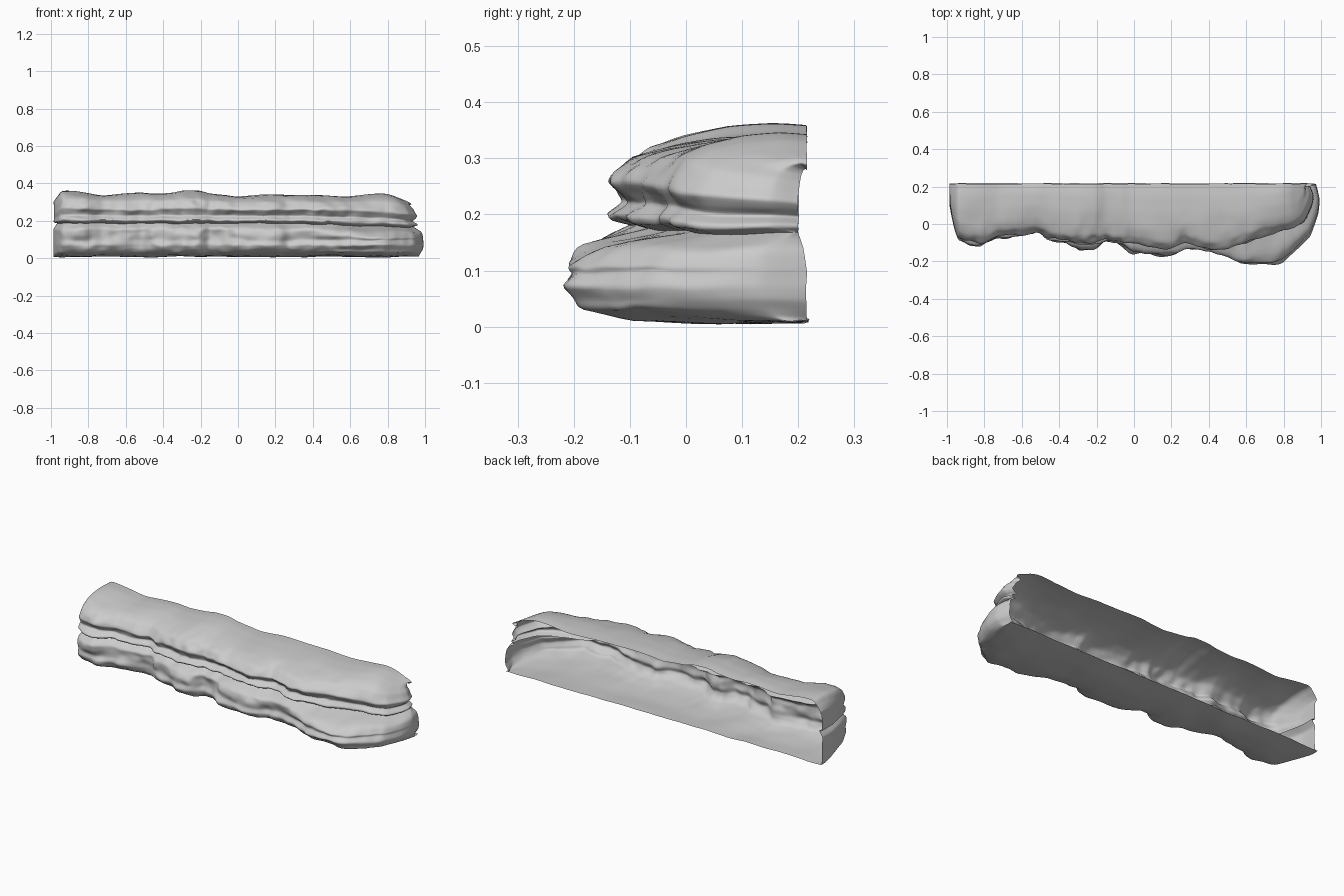
import bpy
from mathutils import Vector, noise

if "Cube" in bpy.data.objects:
    bpy.data.objects.remove(bpy.data.objects["Cube"])

# Plan stations from left end to right end:
# x, lower front y, upper front y, top height
STATIONS = [
    (-.985, .2, .2, .29), (-.985, .1, .1, .30), (-.965, 0, 0, .33), (-.935, -.08, -.08, .36),
    (-.82, -.11, -.11, .35), (-.72, -.07, -.07, .34), (-.6, -.06, -.06, .345),
    (-.52, -.045, -.04, .35), (-.45, -.09, -.08, .345), (-.35, -.11, -.09, .35),
    (-.29, -.135, -.10, .36), (-.21, -.14, -.10, .36), (-.15, -.09, -.09, .345),
    (-.06, -.12, -.10, .34), (0, -.155, -.11, .335), (.2, -.17, -.13, .34),
    (.28, -.13, -.10, .34), (.4, -.15, -.14, .34), (.5, -.18, -.13, .335),
    (.6, -.22, -.10, .335), (.77, -.22, -.04, .345), (.86, -.15, -.02, .335),
    (.94, -.07, .02, .315), (.985, .05, .10, .30), (.995, .13, .15, .29), (.975, .215, .2, .28)]

# Profile rows: depth (0 = open back edge, 1 = front), height, inset at the right tip
LOWER = [(0, .012, .03), (.35, .008, .03), (.7, .016, .025), (.9, .03, .015),
         (.97, .048, .004), (1, .07, 0), (.975, .095, .003)]
# Upper rows: depth, share of the height between groove and top, inset at the right tip
UPPER = [(.98, .06, 0), (1, .13, 0), (.92, .25, .025), (.95, .35, .01), (1, .47, 0), (.96, .6, .01),
         (.87, .76, .02), (.7, .88, .035), (.45, .97, .04), (.2, 1, .04), (0, .98, .03)]


def ramp(x, a, b):
    return min(1, max(0, (x - a) / (b - a)))


def upper_x(x):
    return x if x < .8 else .8 + (x - .8) * .8


def groove_z(x):
    return .187 - .02 * ramp(x, .3, .9)


def groove_row():
    return [Vector((upper_x(x) - .02 * ramp(abs(x), .85, .98) * (1 if x > 0 else -1),
                    min(yu + .04, .2), groove_z(x))) for x, yl, yu, t in STATIONS]


def lower_rows():
    rows = []
    for k, z, inset in LOWER:
        row = []
        for x, yl, yu, t in STATIONS:
            # the right half comes to a sharper nose
            depth = k - (1 - k) * ramp(x, .3, .6) if k > .93 else k
            row.append(Vector((x - inset * ramp(x, .8, .97), .218 + depth * (yl - .218), z)))
        rows.append(row)
    # shelf running back into the groove
    for mix, drop in ((.12, .06), (.4, .03)):
        rows.append([Vector((x + mix * (upper_x(x) - x), yl + mix * (yu - yl), groove_z(x) - drop))
                     for x, yl, yu, t in STATIONS])
    return rows + [groove_row()]


def upper_rows():
    rows = [groove_row()]
    for k, f, inset in UPPER:
        row = []
        for x, yl, yu, t in STATIONS:
            g = groove_z(x)
            row.append(Vector((upper_x(x) - inset * ramp(x, .8, .97),
                               .215 + k * (min(yu, .2) - .215), g + f * (t - g))))
        rows.append(row)
    return rows


def smooth_line(points, steps):
    out = []
    for i in range(len(points) - 1):
        a, b = points[max(i - 1, 0)], points[i]
        c, d = points[i + 1], points[min(i + 2, len(points) - 1)]
        for s in range(steps):
            u = s / steps
            curve = .5 * (2 * b + (c - a) * u + (2 * a - 5 * b + 4 * c - d) * u * u
                          + (3 * b - a - 3 * c + d) * u ** 3)
            out.append(curve.lerp(b.lerp(c, u), .4))
    return out + [points[-1].copy()]


def weather(p):
    # broad lumps and small chips, strongest on the front and ends
    front = min(1, max(.12, (.12 - p.y) / .2))
    big = noise.noise_vector(Vector((p.x * 7, p.y * 6, p.z * 12)))
    small = noise.noise_vector(Vector((p.x * 20, p.y * 12, p.z * 22 + 5)))
    q = p + Vector((.004 * big.x, .016 * front * big.y + .012 * front * small.y,
                    .006 * big.z + .004 * front * small.z))
    q.z = max(q.z, 0)
    return q


def loft(name, rows):
    lines = [smooth_line(r, 7) for r in rows]
    columns = [smooth_line(list(c), 4) for c in zip(*lines)]
    n = len(columns[0])
    verts = [weather(p) for col in columns for p in col]
    faces = [(i * n + j, (i + 1) * n + j, (i + 1) * n + j + 1, i * n + j + 1)
             for i in range(len(columns) - 1) for j in range(n - 1)]
    mesh = bpy.data.meshes.new(name)
    mesh.from_pydata(verts, [], faces)
    obj = bpy.data.objects.new(name, mesh)
    bpy.context.collection.objects.link(obj)
    mesh.shade_smooth()
    return obj


# Open-backed shell: lower ledge and upper ledge meeting in the groove
loft("lower_ledge", lower_rows())
loft("upper_ledge", upper_rows())
